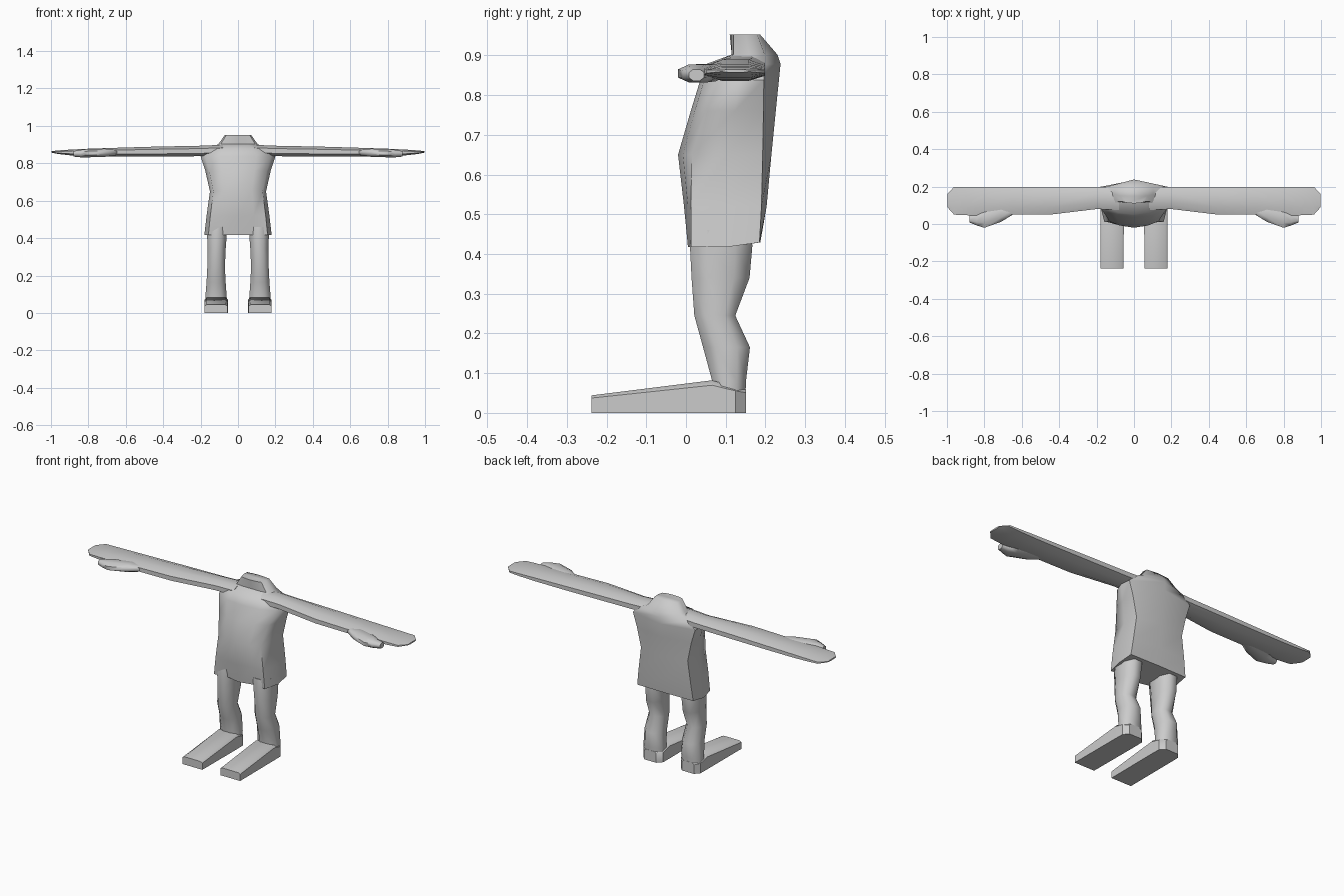
import bpy, bmesh, math

mat = bpy.data.materials.new("light grey")
mat.diffuse_color = (0.6, 0.6, 0.6, 1)


def loft(name, rings, mirror=False, angle=60):
    """Skin a closed tube through equal-sized rings of points."""
    bm = bmesh.new()
    loops = [[bm.verts.new(p) for p in ring] for ring in rings]
    n = len(loops[0])
    for a, b in zip(loops, loops[1:]):
        for i in range(n):
            j = (i + 1) % n
            bm.faces.new((a[i], a[j], b[j], b[i]))
    bm.faces.new(loops[0])
    bm.faces.new(loops[-1])
    bmesh.ops.recalc_face_normals(bm, faces=bm.faces)
    me = bpy.data.meshes.new(name)
    bm.to_mesh(me)
    bm.free()
    me.materials.append(mat)
    ob = bpy.data.objects.new(name, me)
    bpy.context.collection.objects.link(ob)
    if mirror:
        ob.modifiers.new("mirror", 'MIRROR').use_mirror_merge = False
    bpy.ops.object.select_all(action='DESELECT')
    bpy.context.view_layer.objects.active = ob
    ob.select_set(True)
    bpy.ops.object.shade_smooth_by_angle(angle=math.radians(angle))
    return ob


def octagon(u0, u1, v0, v1, cut=0.27):
    """Box outline with its corners cut off."""
    du, dv = (u1 - u0) * cut, (v1 - v0) * cut
    return [(u0 + du, v0), (u1 - du, v0), (u1, v0 + dv), (u1, v1 - dv),
            (u1 - du, v1), (u0 + du, v1), (u0, v1 - dv), (u0, v0 + dv)]


def torso_ring(z, w, front, mid, corner, side, back, dz=0.0):
    half = [(w * 0.5, mid, z), (w * 0.88, corner, z), (w, (corner + side) / 2, z),
            (w * 0.97, side, z + dz)]
    return ([(0, front, z)] + half + [(0, back, z + dz)]
            + [(-x, y, h) for x, y, h in reversed(half)])


# Torso with collar
loft("torso", [torso_ring(*r) for r in (
    (0.417, 0.18, 0.005, 0.025, 0.012, 0.185, 0.187, 0.012),
    (0.52, 0.168, -0.005, 0.005, 0.012, 0.19, 0.203),
    (0.65, 0.15, -0.02, -0.008, 0.015, 0.193, 0.215),
    (0.76, 0.175, 0.012, 0.022, 0.05, 0.195, 0.226),
    (0.838, 0.20, 0.036, 0.046, 0.08, 0.196, 0.234),
    (0.878, 0.16, 0.05, 0.06, 0.09, 0.197, 0.238),
    (0.902, 0.105, 0.115, 0.115, 0.12, 0.198, 0.23),
    (0.952, 0.07, 0.11, 0.113, 0.12, 0.18, 0.187))])

# Arms with flat hands: x, y range, z range
arm = [(0.08, 0.075, 0.199, 0.842, 0.899), (0.20, 0.08, 0.199, 0.838, 0.894),
       (0.45, 0.05, 0.199, 0.836, 0.889), (0.65, 0.05, 0.199, 0.836, 0.883),
       (0.80, 0.045, 0.199, 0.838, 0.878), (0.90, 0.047, 0.199, 0.843, 0.873),
       (0.962, 0.05, 0.199, 0.85, 0.869), (0.998, 0.09, 0.16, 0.857, 0.865)]
loft("arm", [[(x, y, z) for y, z in octagon(*r)] for x, *r in arm], True)

# Thumbs
thumb = [(0.64, 0.055, 0.10, 0.845, 0.872), (0.71, 0.012, 0.10, 0.835, 0.878),
         (0.80, -0.02, 0.08, 0.832, 0.877), (0.84, -0.008, 0.055, 0.832, 0.872),
         (0.88, 0.008, 0.045, 0.836, 0.865)]
loft("thumb", [[(x, y, z) for y, z in octagon(*r)] for x, *r in thumb], True)

# Legs: z, x range, y range
leg = [(0.46, 0.055, 0.165, 0.015, 0.165), (0.42, 0.06, 0.165, 0.01, 0.167),
       (0.34, 0.066, 0.163, 0.014, 0.16), (0.245, 0.07, 0.164, 0.021, 0.124),
       (0.165, 0.066, 0.168, 0.043, 0.161), (0.08, 0.06, 0.175, 0.066, 0.151),
       (0.02, 0.06, 0.175, 0.066, 0.149)]
loft("leg", [[(x, y, z) for x, y in octagon(*r)] for z, *r in leg], True)

# Feet: wedge with a slightly rounded heel; y, x range, top height
foot = [(0.151, 0.08, 0.155, 0.06), (0.125, 0.055, 0.178, 0.065),
        (0.066, 0.054, 0.179, 0.082), (-0.238, 0.056, 0.18, 0.044)]
loft("foot", [[(a, y, 0), (b, y, 0), (b, y, h * 0.85), (b - 0.012, y, h),
               (a + 0.012, y, h), (a, y, h * 0.85)] for y, a, b, h in foot], True, 40)
